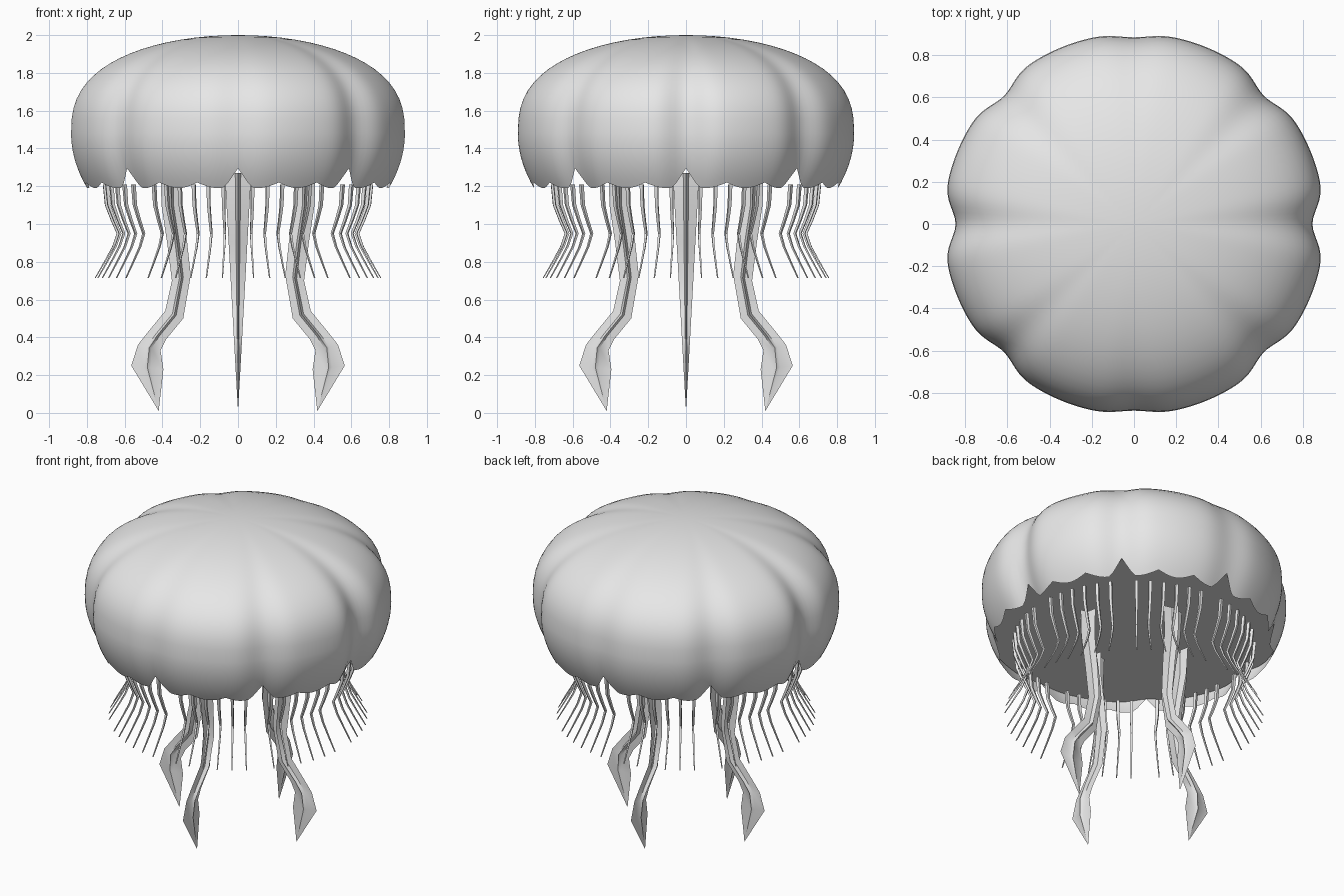
import bpy, bmesh, math
from math import sin, cos, pi, radians

cube = bpy.data.objects.get("Cube")
if cube:
    bpy.data.objects.remove(cube)

grey = bpy.data.materials.new("pale_grey")
grey.use_nodes = True
GREY = (0.8, 0.8, 0.8, 1)
grey.diffuse_color = GREY
grey.node_tree.nodes["Principled BSDF"].inputs["Base Color"].default_value = GREY


def finish(bm, name, angle):
    bmesh.ops.recalc_face_normals(bm, faces=bm.faces)
    mesh = bpy.data.meshes.new(name)
    bm.to_mesh(mesh)
    bm.free()
    mesh.materials.append(grey)
    obj = bpy.data.objects.new(name, mesh)
    bpy.context.collection.objects.link(obj)
    bpy.ops.object.select_all(action="DESELECT")
    obj.select_set(True)
    bpy.context.view_layer.objects.active = obj
    bpy.ops.object.shade_smooth_by_angle(angle=radians(angle))
    return obj


def bridge(bm, a, b):
    n = len(a)
    for i in range(n):
        bm.faces.new((a[i], a[(i + 1) % n], b[(i + 1) % n], b[i]))


def polar(bm, r, t, angle, z):
    """Vertex at radius r and sideways offset t, turned to an angle."""
    return bm.verts.new((r * cos(angle) - t * sin(angle),
                         r * sin(angle) + t * cos(angle), z))


# Bell shape: eight lobes, each with three scallops on the rim
SEGS = 192
WIDEST, TOP, RIM, DISC = 1.48, 2.0, 1.19, 1.29


def lobe(a, strength):
    depth = 0.045 + 0.022 * cos(2 * a)
    return 1.022 - strength * depth * cos(4 * a) ** 8


def rim_height(a):
    gap = abs((a + pi / 8) % (pi / 4) - pi / 8)
    return (RIM + 0.03 * (1 - abs(sin(12 * a)))
            + 0.075 * max(0, 1 - gap / radians(5)))


def lower_radius(z):
    return 0.885 - 0.085 * ((WIDEST - z) / 0.29) ** 2


angles = [2 * pi * i / SEGS for i in range(SEGS)]

# Bell
bm = bmesh.new()
rings = []
for j in range(9):
    ring = []
    for a in angles:
        low = rim_height(a)
        z = low + (WIDEST - low) * j / 9
        ring.append(polar(bm, lower_radius(z) * lobe(a, 1), 0, a, z))
    rings.append(ring)
for j in range(18):
    p = pi / 2 * j / 18
    z = WIDEST + (TOP - WIDEST) * sin(p) ** (2 / 2.6)
    rings.append([polar(bm, 0.885 * cos(p) * lobe(a, cos(p) ** 0.5), 0, a, z)
                  for a in angles])
for a, b in zip(rings, rings[1:]):
    bridge(bm, a, b)
apex = bm.verts.new((0, 0, TOP))
for i in range(SEGS):
    bm.faces.new((rings[-1][i], rings[-1][(i + 1) % SEGS], apex))
finish(bm, "bell", 60)

# Flat underside closing the bell
bm = bmesh.new()
bm.faces.new([polar(bm, lower_radius(DISC) * lobe(a, 1) * 0.995, 0, a, DISC)
              for a in reversed(angles)])
disc = finish(bm, "bell_underside", 30)
if disc.data.polygons[0].normal.z > 0:
    disc.data.flip_normals()

# Four long arms: inner and outer edge as (radius, height)
INNER = [(0.30, 1.27), (0.30, 1.1), (0.27, 0.91), (0.25, 0.73),
         (0.29, 0.5), (0.38, 0.39), (0.41, 0.33), (0.395, 0.23)]
OUTER = [(0.41, 1.27), (0.405, 1.1), (0.375, 0.9), (0.35, 0.7),
         (0.385, 0.54), (0.475, 0.43), (0.53, 0.36), (0.565, 0.25)]
TIP = (0.42, 0.01)


def arm(name, angle):
    bm = bmesh.new()
    rings = []
    for (ri, zi), (ro, zo) in zip(INNER, OUTER):
        half = 0.07 * (zi + zo) / 2.54
        ring = []
        # four-pointed star section
        for k in range(8):
            q = k * pi / 4
            s = 0.3 if k % 2 else 1
            mix = 0.5 + 0.5 * s * cos(q)
            ring.append(polar(bm, ri + (ro - ri) * mix, half * s * sin(q),
                              angle, zi + (zo - zi) * mix))
        rings.append(ring)
    for a, b in zip(rings, rings[1:]):
        bridge(bm, a, b)
    bm.faces.new(rings[0])
    tip = polar(bm, TIP[0], 0, angle, TIP[1])
    for k in range(8):
        bm.faces.new((rings[-1][k], rings[-1][(k + 1) % 8], tip))
    finish(bm, name, 40)


for k, side in enumerate(("left", "back", "right", "front")):
    arm(side + "_arm", k * pi / 2)

# Fringe of thin tentacles: six under each lobe
PATH = [(0.71, 1.21), (0.70, 1.1), (0.67, 1.02), (0.64, 0.95),
        (0.665, 0.88), (0.71, 0.8), (0.76, 0.715)]
bm = bmesh.new()
for n in range(8):
    for k in range(6):
        angle = n * pi / 4 + pi / 8 + radians(6.5) * (k - 2.5)
        rings = []
        for i, (r, z) in enumerate(PATH):
            w = 0.013 - 0.0015 * i
            rings.append([polar(bm, r + w * cos(q), w * sin(q), angle, z)
                          for q in (pi / 4, 3 * pi / 4, 5 * pi / 4, 7 * pi / 4)])
        for a, b in zip(rings, rings[1:]):
            bridge(bm, a, b)
        bm.faces.new(rings[0])
        bm.faces.new(rings[-1])
finish(bm, "tentacle_fringe", 40)
